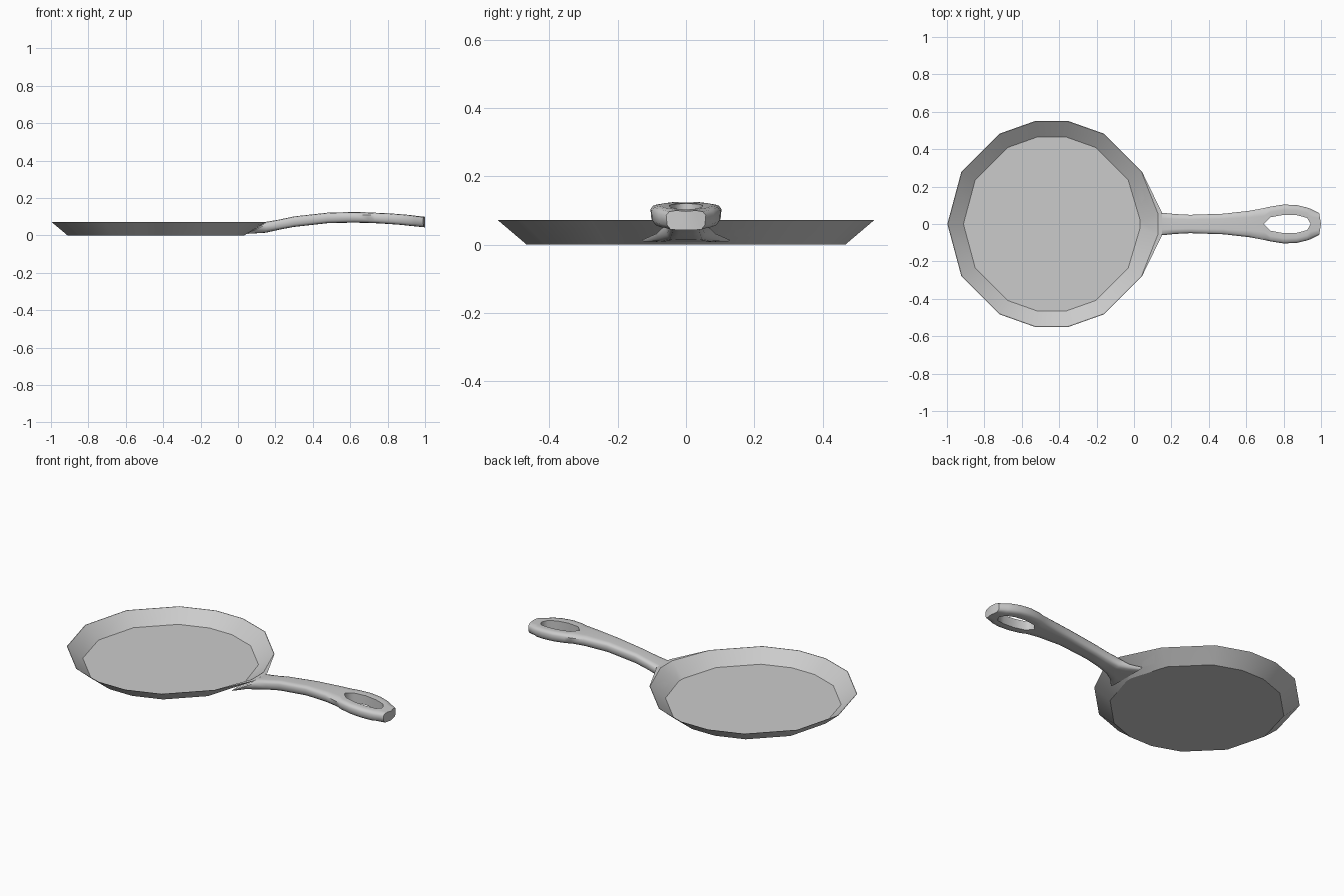
import bpy, bmesh
from math import radians, cos, sin

if "Cube" in bpy.data.objects:
    bpy.data.objects.remove(bpy.data.objects["Cube"])


def finish(bm, name, angle):
    bmesh.ops.recalc_face_normals(bm, faces=bm.faces)
    me = bpy.data.meshes.new(name)
    bm.to_mesh(me)
    bm.free()
    ob = bpy.data.objects.new(name, me)
    bpy.context.collection.objects.link(ob)
    bpy.ops.object.select_all(action='DESELECT')
    bpy.context.view_layer.objects.active = ob
    ob.select_set(True)
    bpy.ops.object.shade_smooth_by_angle(angle=radians(angle))
    return ob


# Pan body: faceted dish, its rim drawn out to a spout where the handle joins
ANGLES = [30, 60, 81, 99, 120, 150, 180, 210, 240, 261, 279, 300, 330]


def outline(bm, r, z, tip_x, tip_y):
    pts = [(-0.44 + r * cos(radians(a)), r * sin(radians(a))) for a in ANGLES]
    pts = [(tip_x, tip_y)] + pts + [(tip_x, -tip_y)]
    return [bm.verts.new((x, y, z)) for x, y in pts]


def bridge(bm, a, b):
    n = len(a)
    for i in range(n):
        j = (i + 1) % n
        bm.faces.new((a[i], a[j], b[j], b[i]))


bm = bmesh.new()
base = outline(bm, 0.472, 0.0, 0.035, 0.02)
rim = outline(bm, 0.558, 0.072, 0.15, 0.06)
lip = outline(bm, 0.555, 0.072, 0.128, 0.055)
floor = outline(bm, 0.472, 0.005, 0.033, 0.02)
for lo, hi in ((base, rim), (rim, lip), (lip, floor)):
    bridge(bm, lo, hi)
bm.faces.new(base)
bm.faces.new(floor)
finish(bm, "pan_body", 32)

# Handle half: x, half width, hole half width, bottom z, top z
STATIONS = [
    (0.05, 0.130, 0, 0.008, 0.015), (0.10, 0.085, 0, 0.011, 0.040),
    (0.15, 0.060, 0, 0.014, 0.072), (0.22, 0.053, 0, 0.030, 0.084),
    (0.30, 0.049, 0, 0.045, 0.101), (0.48, 0.055, 0, 0.065, 0.121),
    (0.62, 0.071, 0, 0.068, 0.125), (0.695, 0.085, 0, 0.066, 0.123),
    (0.73, 0.093, 0.036, 0.065, 0.121), (0.80, 0.104, 0.049, 0.061, 0.118),
    (0.87, 0.101, 0.047, 0.056, 0.113), (0.925, 0.088, 0.033, 0.050, 0.108),
    (0.945, 0.081, 0, 0.048, 0.105), (0.99, 0.058, 0, 0.043, 0.100),
]
# Rounded section, inner edge over the top and round to the underside
SECTION = [(0, 0.96), (0.5, 1), (0.85, 0.94), (1, 0.75),
           (0.95, 0.25), (0.78, 0.03), (0.4, 0), (0, 0)]
bm = bmesh.new()
rows = []
for x, w, h, z0, z1 in STATIONS:
    end = 0.01 if x == 0.99 else 0
    rows.append([bm.verts.new((x + end * (1 - u), h + u * (w - h), z0 + v * (z1 - z0)))
                 for u, v in SECTION])
for i in range(len(rows) - 1):
    a, b = rows[i], rows[i + 1]
    for k in range(len(SECTION) - 1):
        bm.faces.new((a[k], b[k], b[k + 1], a[k + 1]))
    # Wall of the hanging hole
    if STATIONS[i][2] or STATIONS[i + 1][2]:
        bm.faces.new((a[-1], b[-1], b[0], a[0]))
bm.faces.new(rows[0])
bm.faces.new(rows[-1])
handle = finish(bm, "handle", 50)
mirror = handle.modifiers.new("mirror", 'MIRROR')
mirror.use_axis = (False, True, False)
mirror.use_clip = True
